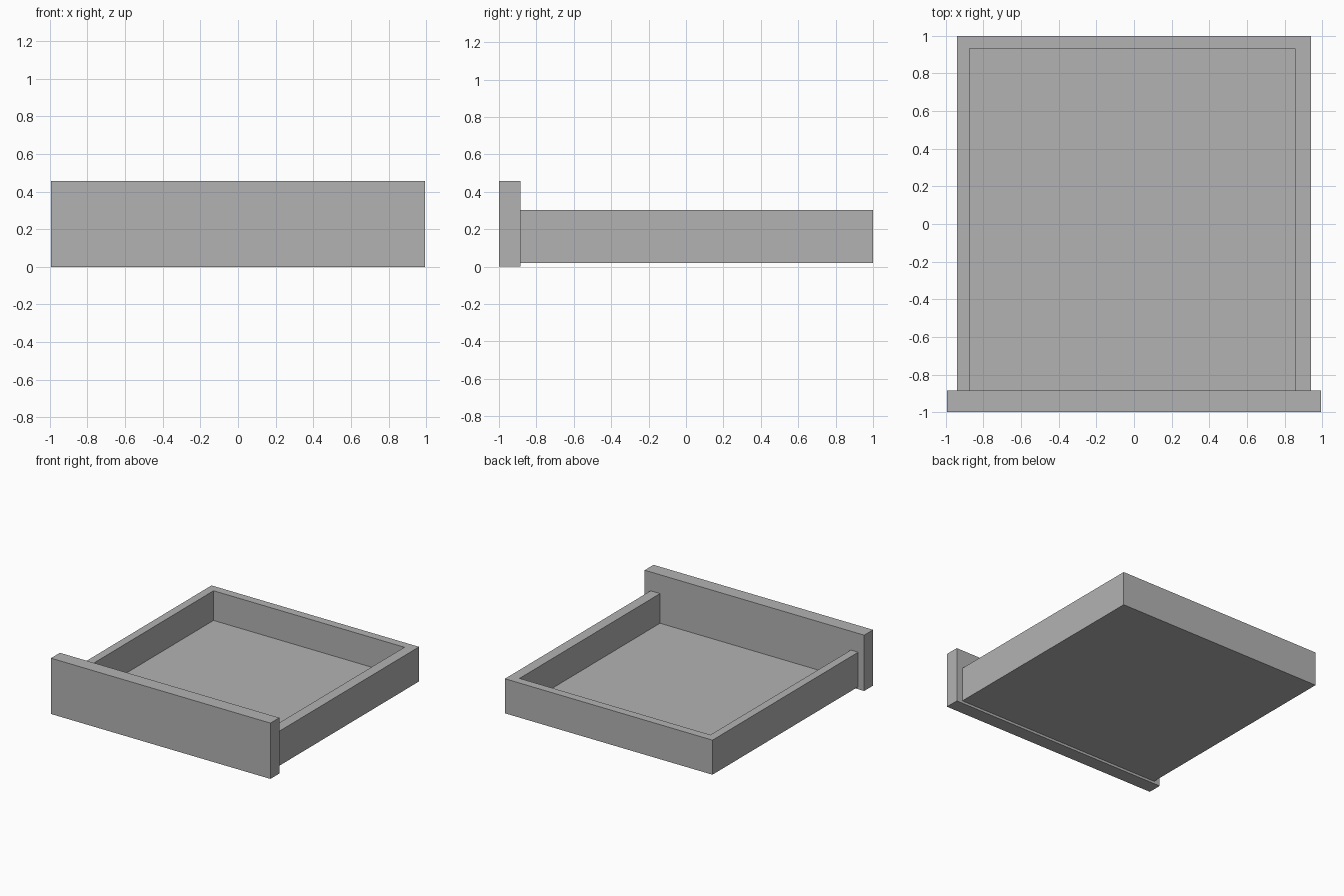
import bpy
import bmesh
from mathutils import Vector

cube = bpy.data.objects.get("Cube")
if cube:
    bpy.data.objects.remove(cube, do_unlink=True)

# Single plain grey finish
GREY = (0.45, 0.45, 0.45, 1.0)
grey = bpy.data.materials.new("plain_grey")
grey.use_nodes = True
grey.diffuse_color = GREY
grey.node_tree.nodes["Principled BSDF"].inputs["Base Color"].default_value = GREY


def box(name, low, high):
    """Axis-aligned box between two opposite corners."""
    low, high = Vector(low), Vector(high)
    bm = bmesh.new()
    bmesh.ops.create_cube(bm, size=1)
    bmesh.ops.scale(bm, vec=high - low, verts=bm.verts)
    bmesh.ops.translate(bm, vec=(low + high) / 2, verts=bm.verts)
    mesh = bpy.data.meshes.new(name)
    bm.to_mesh(mesh)
    bm.free()
    mesh.materials.append(grey)
    obj = bpy.data.objects.new(name, mesh)
    bpy.context.collection.objects.link(obj)
    return obj


PANEL_BACK = -0.885

# Front panel, wider and taller than the tray
box("front_panel", (-0.994, -1, 0), (0.994, PANEL_BACK, 0.457))

# Tray body: side walls, back wall and floor in one piece
tray = box("drawer_tray", (-0.94, PANEL_BACK, 0.02), (0.94, 1, 0.303))

# Hollow, open at the top and against the front panel
cavity = box("tray_cavity_cutter", (-0.874, -0.95, 0.06), (0.855, 0.932, 0.4))
cavity.hide_render = True
cut = tray.modifiers.new("hollow", 'BOOLEAN')
cut.operation = 'DIFFERENCE'
cut.solver = 'EXACT'
cut.object = cavity

# Apply the cut and discard the cutter
bpy.context.view_layer.objects.active = tray
tray.select_set(True)
bpy.ops.object.modifier_apply(modifier=cut.name)
bpy.data.objects.remove(cavity, do_unlink=True)
